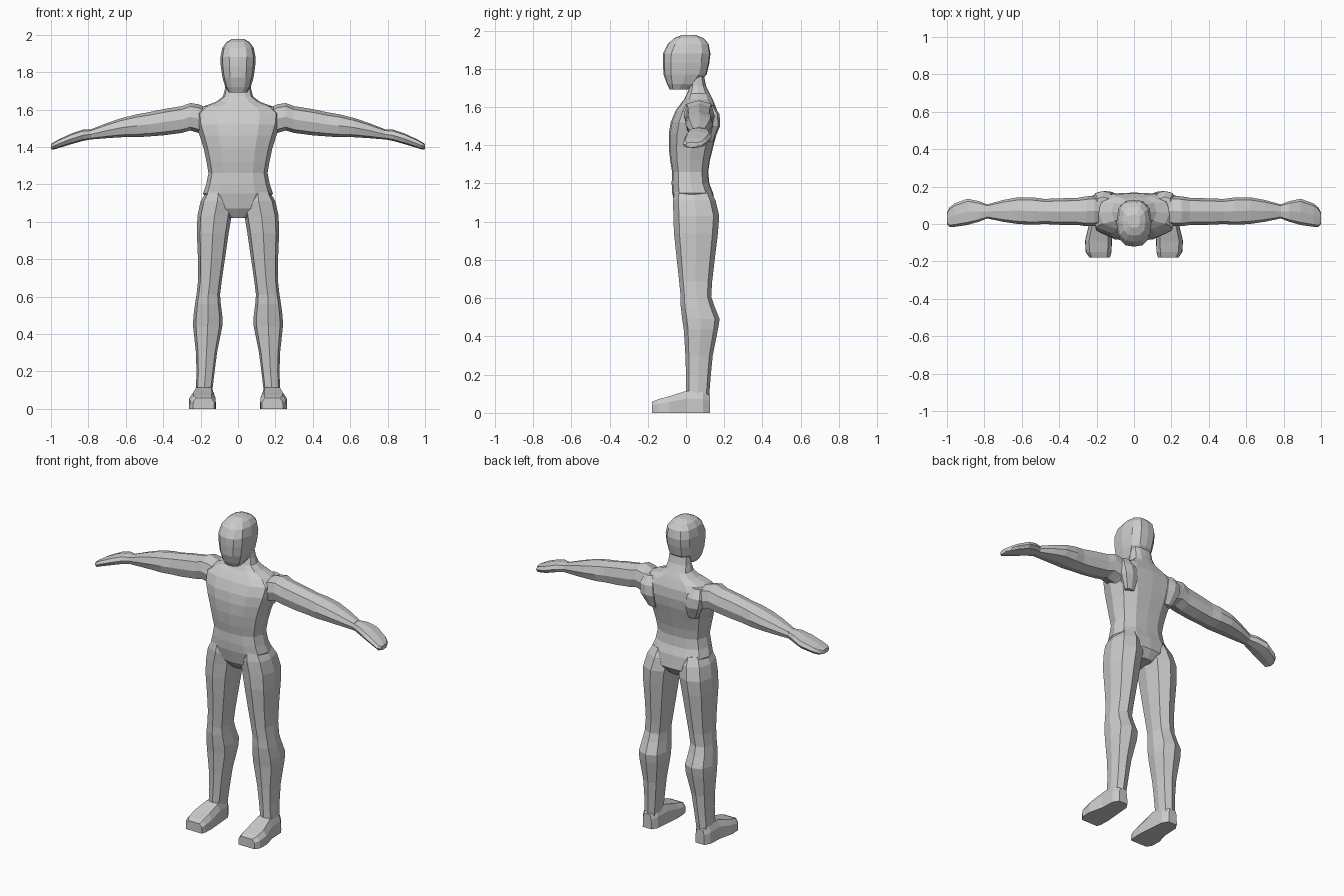
import bpy, bmesh

skin = bpy.data.materials.new("light grey")
skin.diffuse_color = (0.6, 0.6, 0.6, 1)

# Unit cross-sections: boxy octagon for limbs, rounder twelve-sided one for the trunk
LIMB = [(1, 0), (.8, .75), (0, 1), (-.8, .75), (-1, 0), (-.8, -.75), (0, -1), (.8, -.75)]
TRUNK = [(1, 0), (.88, .65), (.5, .96), (0, 1), (-.5, .96), (-.88, .65),
         (-1, 0), (-.88, -.65), (-.5, -.94), (0, -1), (.5, -.94), (.88, -.65)]
FOOT = [(-1, -1), (1, -1), (.98, .3), (.7, 1), (-.7, 1), (-.98, .3)]


def loft(name, sections, shape, axis, mirror=False):
    """Skin sections (position, a0, a1, b0, b1) along an axis and cap the ends."""
    bm = bmesh.new()
    rings = []
    for p, a0, a1, b0, b1 in sections:
        ring = []
        for u, v in shape:
            a = (a0 + a1) / 2 + u * (a1 - a0) / 2
            b = (b0 + b1) / 2 + v * (b1 - b0) / 2
            co = {"x": (p, a, b), "y": (a, p, b), "z": (a, b, p)}[axis]
            ring.append(bm.verts.new(co))
        rings.append(ring)
    n = len(shape)
    for r, s in zip(rings, rings[1:]):
        for i in range(n):
            j = (i + 1) % n
            bm.faces.new((r[i], r[j], s[j], s[i]))
    bm.faces.new(rings[0])
    bm.faces.new(rings[-1])
    bmesh.ops.recalc_face_normals(bm, faces=bm.faces)
    mesh = bpy.data.meshes.new(name)
    bm.to_mesh(mesh)
    bm.free()
    mesh.materials.append(skin)
    obj = bpy.data.objects.new(name, mesh)
    bpy.context.collection.objects.link(obj)
    if mirror:
        obj.modifiers.new("mirror", 'MIRROR')
    return obj


# Trunk and neck: height, half width, front, back
trunk = [(1.02, .05, -.02, .12), (1.07, .13, -.055, .155), (1.15, .187, -.072, .142),
         (1.2, .17, -.075, .122), (1.26, .158, -.073, .116), (1.32, .168, -.083, .125),
         (1.39, .183, -.09, .142), (1.46, .205, -.09, .16), (1.52, .225, -.08, .168),
         (1.58, .232, -.055, .163), (1.615, .19, -.03, .15), (1.64, .12, -.01, .14),
         (1.67, .08, .005, .125), (1.71, .07, .02, .105), (1.76, .065, .02, .095)]
loft("torso", [(z, -w, w, f, b) for z, w, f, b in trunk], TRUNK, "z")

# Head: height, half width, front, back
head = [(1.692, .05, -.085, .01), (1.72, .068, -.1, .06), (1.77, .083, -.117, .108),
        (1.83, .092, -.121, .122), (1.88, .094, -.12, .128), (1.93, .084, -.095, .118),
        (1.96, .062, -.062, .092), (1.977, .033, -.02, .05)]
loft("head", [(z, -w, w, f, b) for z, w, f, b in head], TRUNK, "z")

# Shoulder blades
loft("shoulder_blade", [(1.42, .11, .17, .1, .145), (1.5, .1, .21, .1, .178),
                        (1.56, .11, .22, .08, .176), (1.61, .13, .2, .07, .145)],
     LIMB, "z", True)

# Arms: distance out, front, back, bottom, top
loft("arm", [(.15, .0, .14, 1.45, 1.6), (.21, -.01, .15, 1.475, 1.628),
             (.255, -.012, .148, 1.488, 1.635), (.3, -.005, .14, 1.475, 1.618),
             (.4, -.004, .137, 1.462, 1.602), (.48, .0, .134, 1.456, 1.585),
             (.54, -.004, .142, 1.452, 1.575), (.62, .0, .143, 1.452, 1.555),
             (.7, .012, .128, 1.447, 1.528), (.785, .03, .105, 1.44, 1.495)],
     LIMB, "x", True)

# Hands
loft("hand", [(.78, .032, .103, 1.442, 1.494), (.83, .012, .122, 1.432, 1.492),
              (.89, -.005, .135, 1.415, 1.472), (.96, -.015, .11, 1.394, 1.44),
              (.985, -.017, .09, 1.386, 1.425), (1.0, .0, .06, 1.388, 1.416)],
     LIMB, "x", True)

# Legs: height, inner, outer, front, back
loft("leg", [(1.16, .04, .17, -.06, .13), (1.11, .02, .2, -.068, .155),
             (1.03, .035, .217, -.066, .174), (.94, .05, .22, -.063, .167),
             (.8, .07, .214, -.048, .15), (.69, .086, .213, -.036, .137),
             (.61, .096, .222, -.028, .132), (.56, .092, .23, -.028, .148),
             (.49, .083, .239, -.02, .176), (.44, .084, .24, -.012, .168),
             (.3, .112, .225, -.003, .14), (.2, .125, .222, .0, .13),
             (.1, .137, .225, .0, .122), (.04, .14, .225, .0, .12)],
     LIMB, "z", True)

# Feet: depth, inner, outer, bottom, top
loft("foot", [(.125, .155, .215, 0, .09), (.09, .133, .236, 0, .11), (.0, .125, .24, 0, .115),
              (-.09, .118, .262, 0, .086), (-.15, .12, .258, 0, .07), (-.178, .128, .24, 0, .058)],
     FOOT, "y", True)
